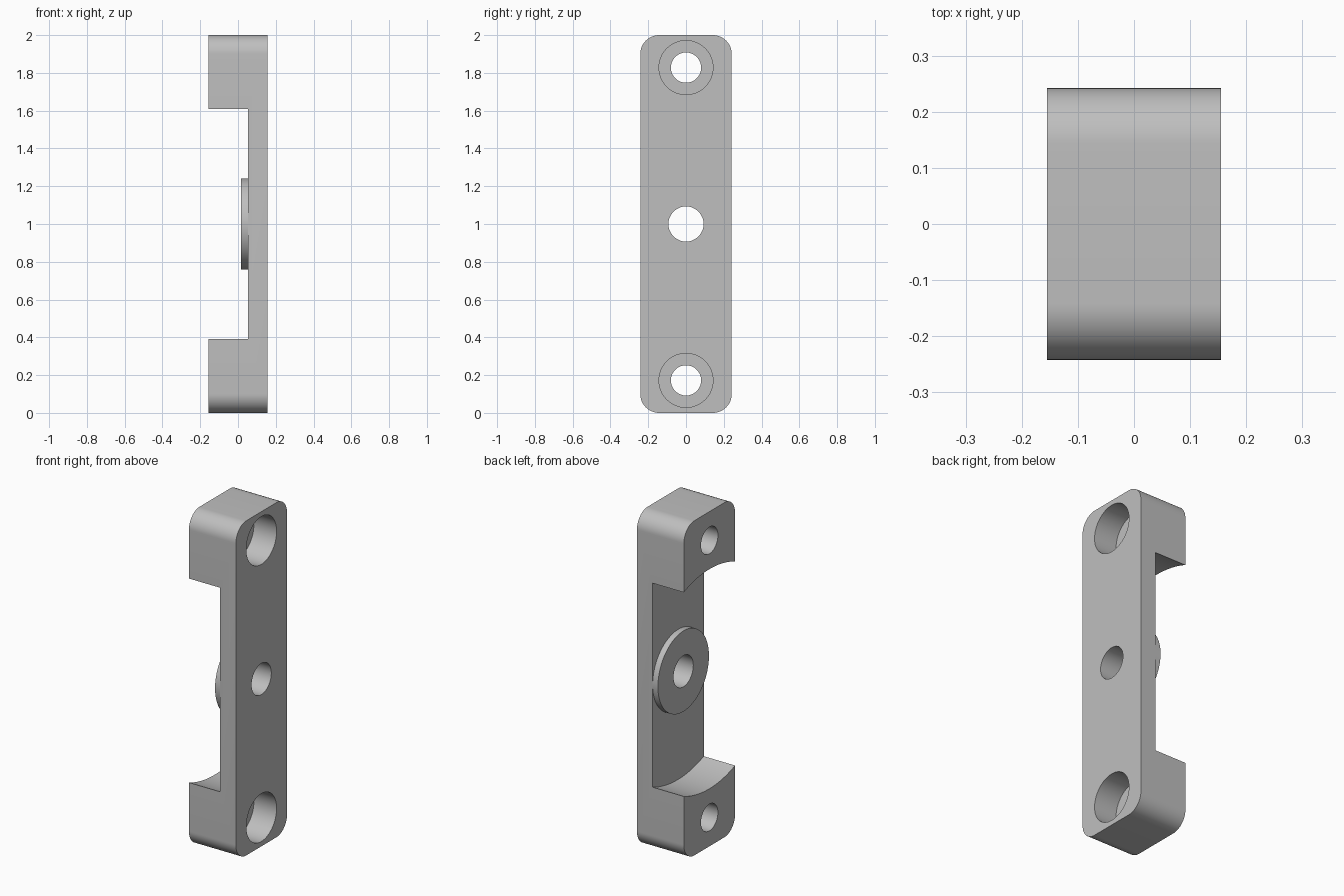
import bpy
import bmesh
from math import pi, sin, cos, radians
from mathutils import Matrix, Vector

if "Cube" in bpy.data.objects:
    bpy.data.objects.remove(bpy.data.objects["Cube"], do_unlink=True)

# Main dimensions
HALF_X, HALF_Y, HEIGHT = 0.155, 0.242, 2.0
MID_Z = HEIGHT / 2
CORNER = 0.1
POCKET_FLOOR = 0.052
BORE_OFFSET = 0.828

grey = bpy.data.materials.new("plain grey")
grey.use_nodes = True
grey.diffuse_color = (0.52, 0.52, 0.52, 1)
grey.node_tree.nodes["Principled BSDF"].inputs["Base Color"].default_value = grey.diffuse_color


def make_object(name, bm):
    bmesh.ops.recalc_face_normals(bm, faces=bm.faces)
    mesh = bpy.data.meshes.new(name)
    bm.to_mesh(mesh)
    bm.free()
    mesh.materials.append(grey)
    obj = bpy.data.objects.new(name, mesh)
    bpy.context.collection.objects.link(obj)
    return obj


def disc(name, x0, x1, z, radius, segments=64):
    """Cylinder along x between x0 and x1."""
    bm = bmesh.new()
    place = Matrix.Translation(((x0 + x1) / 2, 0, z)) @ Matrix.Rotation(pi / 2, 4, "Y")
    bmesh.ops.create_cone(bm, cap_ends=True, segments=segments, radius1=radius,
                          radius2=radius, depth=x1 - x0, matrix=place)
    return make_object(name, bm)


def rounded_bar(name):
    """Rounded rectangle in the yz plane, extruded along x."""
    bm = bmesh.new()
    steps = 16
    verts = []
    for i, (sy, sz) in enumerate([(1, 1), (-1, 1), (-1, -1), (1, -1)]):
        for k in range(steps + 1):
            a = (i + k / steps) * pi / 2
            y = sy * (HALF_Y - CORNER) + CORNER * cos(a)
            z = MID_Z + sz * (MID_Z - CORNER) + CORNER * sin(a)
            verts.append(bm.verts.new((-HALF_X, y, z)))
    face = bm.faces.new(verts)
    new = bmesh.ops.extrude_face_region(bm, geom=[face])["geom"]
    bmesh.ops.translate(bm, vec=Vector((2 * HALF_X, 0, 0)),
                        verts=[g for g in new if isinstance(g, bmesh.types.BMVert)])
    return make_object(name, bm)


def cut(obj, cutters):
    """Subtract each cutter, then discard it."""
    bpy.context.view_layer.objects.active = obj
    for cutter in cutters:
        cutter.hide_render = True
        mod = obj.modifiers.new("cut", "BOOLEAN")
        mod.operation = "DIFFERENCE"
        mod.solver = "EXACT"
        mod.object = cutter
        bpy.ops.object.modifier_apply(modifier=mod.name)
        bpy.data.objects.remove(cutter, do_unlink=True)


def centre_bore():
    return disc("centre_bore_cutter", -0.3, 0.3, MID_Z, 0.093)


# Bar with a round pocket, a centre bore and two counterbored screw holes
bar = rounded_bar("mounting_bar")
cutters = [disc("pocket_cutter", -0.3, POCKET_FLOOR, MID_Z, 0.656, 192), centre_bore()]
for side in (1, -1):
    z = MID_Z + side * BORE_OFFSET
    cutters.append(disc("screw_hole_cutter", -0.3, 0.3, z, 0.08))
    cutters.append(disc("counterbore_cutter", 0.005, 0.3, z, 0.143))
cut(bar, cutters)

# Raised washer face in the pocket
boss = disc("centre_boss", 0.017, POCKET_FLOOR + 0.002, MID_Z, 0.241, 96)
cut(boss, [centre_bore()])

# Smooth the round walls, keep edges crisp
bpy.ops.object.select_all(action="DESELECT")
for obj in (bar, boss):
    obj.select_set(True)
bpy.context.view_layer.objects.active = bar
bpy.ops.object.shade_smooth_by_angle(angle=radians(30))
